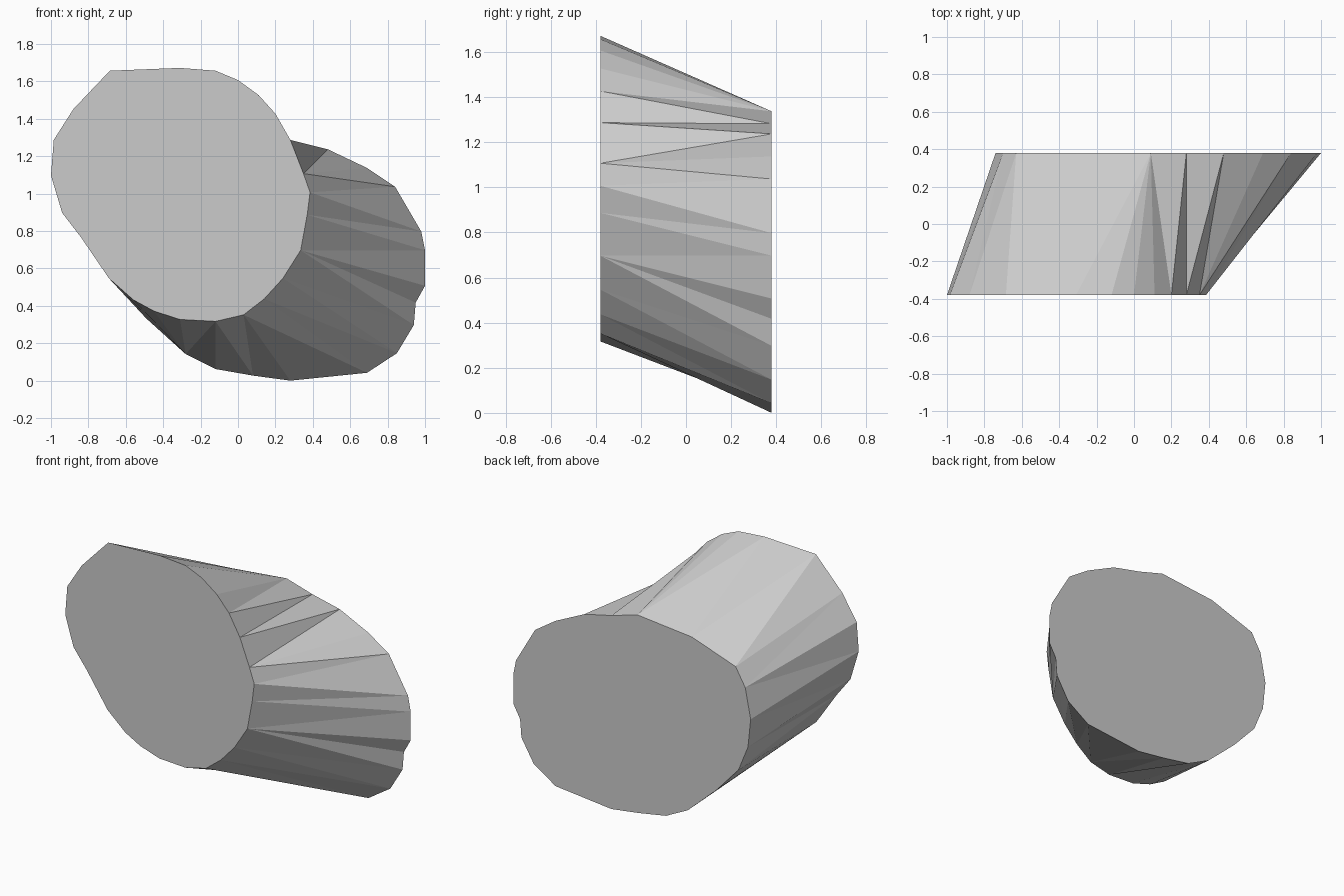
import bpy, bmesh

if "Cube" in bpy.data.objects:
    bpy.data.objects.remove(bpy.data.objects["Cube"])

# Outlines (x, z) of the two flat ends, clockwise seen from the front
FRONT = [(-.685, 1.66), (-.31, 1.675), (-.12, 1.66), (0, 1.61), (.11, 1.53),
         (.20, 1.43), (.28, 1.29), (.35, 1.11), (.385, 1.01), (.37, .89),
         (.335, .70), (.24, .55), (.14, .44), (.03, .355), (-.12, .32),
         (-.31, .33), (-.45, .375), (-.56, .435), (-.69, .55), (-.84, .77),
         (-.94, .90), (-1, 1.10), (-.985, 1.29), (-.88, 1.455), (-.79, 1.55)]
BACK = [(-.63, 1.19), (-.31, 1.30), (.09, 1.34), (.28, 1.285), (.48, 1.24),
        (.69, 1.14), (.84, 1.04), (.98, .80), (1, .70), (1, .51),
        (.95, .42), (.94, .30), (.85, .15), (.69, .045), (.28, .003),
        (.08, .03), (-.12, .065), (-.28, .145), (-.49, .335), (-.65, .51),
        (-.72, .68), (-.74, .87), (-.70, 1.07)]
# Order in which the side triangles advance along the front (F) or back (B) end
STEPS = "BFBFFFF BF BF BBF BF BF BBBF BF BF BBF BB FFFF BBF BF BF B FF B FF".replace(" ", "")
HALF_DEPTH = .38

bm = bmesh.new()
front = [bm.verts.new((x, -HALF_DEPTH, z)) for x, z in FRONT]
back = [bm.verts.new((x, HALF_DEPTH, z)) for x, z in BACK]

# Flat end caps
bm.faces.new(front)
bm.faces.new(back[::-1])

# Faceted slanted side wall
i = j = 0
for step in STEPS:
    f, b = front[i % len(front)], back[j % len(back)]
    if step == "F":
        i += 1
        bm.faces.new((f, b, front[i % len(front)]))
    else:
        j += 1
        bm.faces.new((f, b, back[j % len(back)]))

bmesh.ops.recalc_face_normals(bm, faces=bm.faces)
bmesh.ops.translate(bm, verts=bm.verts, vec=(0, 0, -min(v.co.z for v in bm.verts)))

mesh = bpy.data.meshes.new("slanted_block")
bm.to_mesh(mesh)
bm.free()
bpy.context.collection.objects.link(bpy.data.objects.new("slanted_block", mesh))
